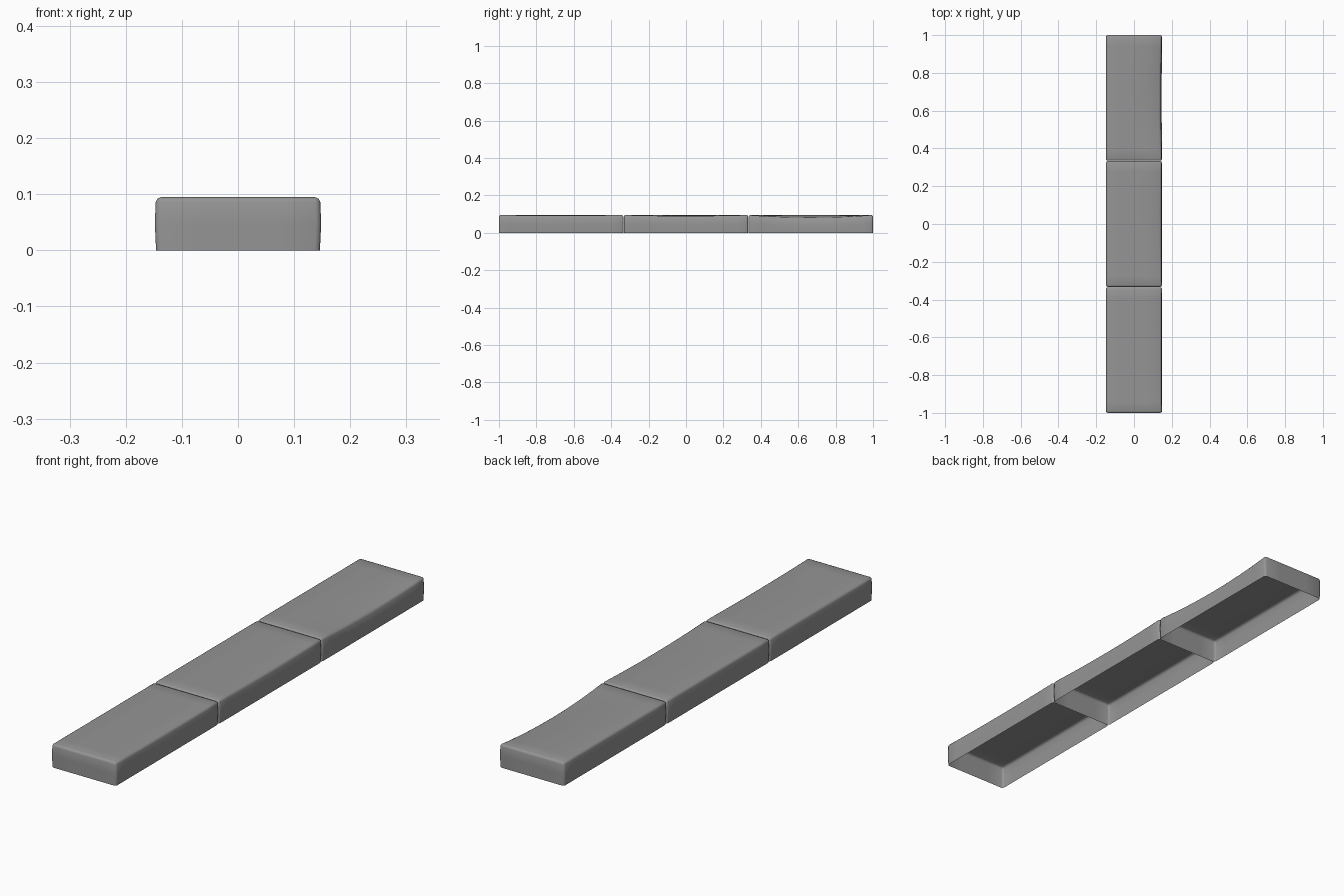
import bpy, bmesh

if "Cube" in bpy.data.objects:
    bpy.data.objects.remove(bpy.data.objects["Cube"])

W, L, H = 0.292, 0.665, 0.095   # size of one kerb stone

stone = bpy.data.materials.new("dark_stone")
stone.diffuse_color = (0.3, 0.3, 0.3, 1)
stone.use_nodes = True
stone.node_tree.nodes["Principled BSDF"].inputs["Base Color"].default_value = stone.diffuse_color


def kerb_stone(name, y0, wear):
    """Open-bottomed rounded block whose upper +x edge is worn down mid-length."""
    bm = bmesh.new()
    bmesh.ops.create_cube(bm, size=1)
    for v in bm.verts:
        v.co.x *= W
        v.co.y *= L
        v.co.z = (v.co.z + 0.5) * H
    # rounded top and upright edges, bottom rim left plain
    edges = [e for e in bm.edges if max(v.co.z for v in e.verts) > H / 2]
    bmesh.ops.bevel(bm, geom=edges, offset=0.009, segments=2, profile=0.5, affect='EDGES')
    # hollow underside
    under = [f for f in bm.faces if all(v.co.z < 1e-5 for v in f.verts)]
    bmesh.ops.delete(bm, geom=under, context='FACES')

    # cross cuts for the worn shape
    def cut(co, no):
        geom = bm.verts[:] + bm.edges[:] + bm.faces[:]
        bmesh.ops.bisect_plane(bm, geom=geom, dist=1e-6, plane_co=co, plane_no=no)

    for i in range(-5, 6):
        cut((0, i * 0.055, 0), (0, 1, 0))
    for x in (-0.07, 0, 0.07):
        cut((x, 0, 0), (1, 0, 0))
    cut((0, 0, H / 2), (0, 0, 1))
    for v in bm.verts:
        along = max(0, 1 - (2 * v.co.y / L) ** 2)
        side = max(0, v.co.x / (W / 2)) ** 1.5
        up = v.co.z / H
        v.co.z -= wear * along * side * up
        v.co.x -= 0.4 * wear * along * side * up ** 2
        # slightly bellied sides
        v.co.x *= 1 + 0.015 * (1 - (2 * up - 1) ** 2)
        v.co.y += y0
    me = bpy.data.meshes.new(name)
    bm.to_mesh(me)
    bm.free()
    me.materials.append(stone)
    ob = bpy.data.objects.new(name, me)
    bpy.context.collection.objects.link(ob)
    for p in me.polygons:
        p.use_smooth = True


# three stones laid end to end
for name, y, wear in (("front_kerb_stone", -0.6675, 0.003),
                      ("middle_kerb_stone", 0.0, 0.006),
                      ("back_kerb_stone", 0.6675, 0.015)):
    kerb_stone(name, y, wear)
